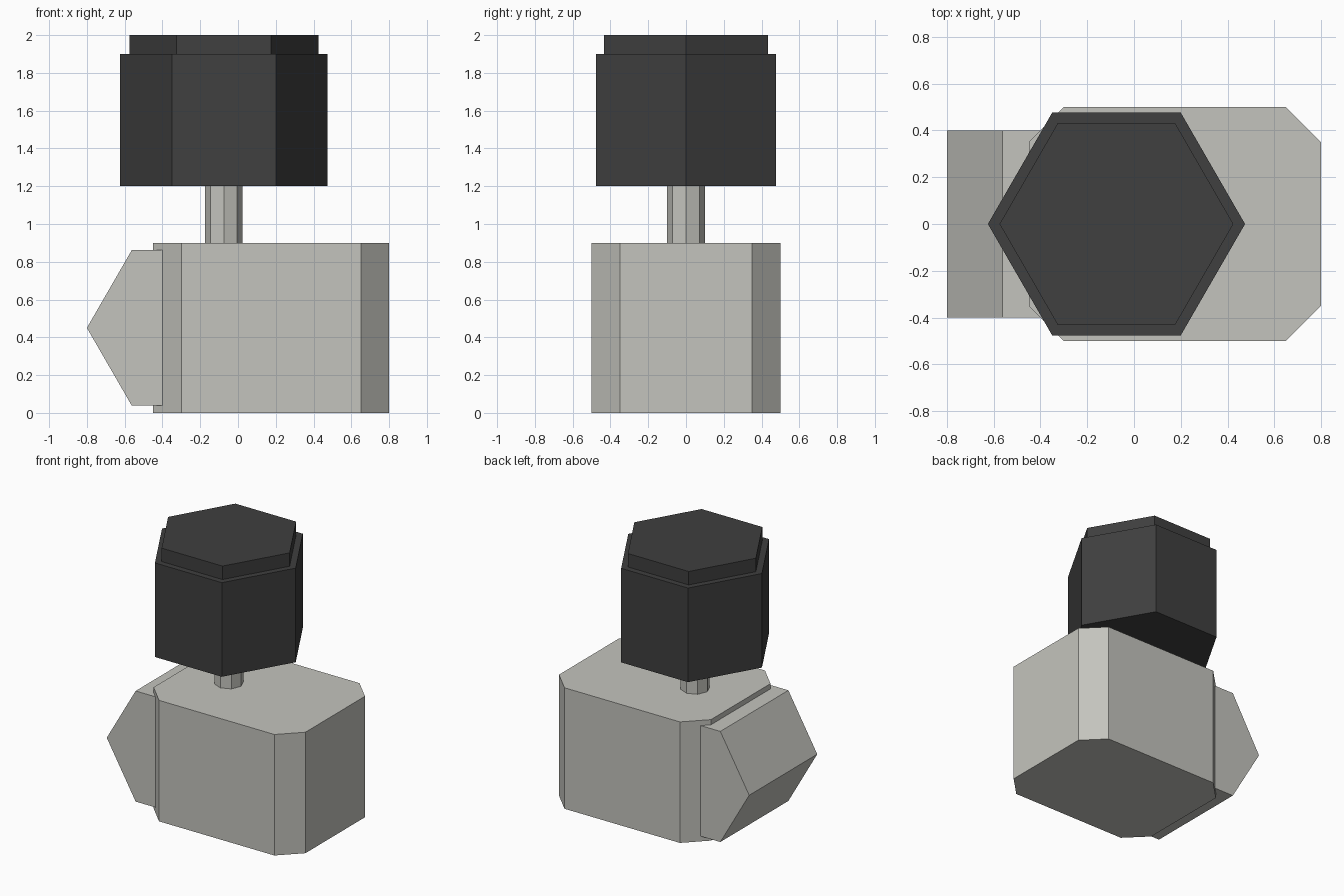
import bpy, math

if "Cube" in bpy.data.objects:
    bpy.data.objects.remove(bpy.data.objects["Cube"])


def material(name, rgb):
    m = bpy.data.materials.new(name)
    m.diffuse_color = (*rgb, 1)
    m.use_nodes = True
    m.node_tree.nodes["Principled BSDF"].inputs["Base Color"].default_value = m.diffuse_color
    return m


GREY = material("light_grey", (0.55, 0.55, 0.51))
DARK = material("charcoal", (0.05, 0.05, 0.05))


def prism(name, outline, to_point, low, high, mat):
    """Extrude a 2D outline between two levels; to_point maps (a, b, level) to xyz."""
    n = len(outline)
    verts = [to_point(a, b, level) for level in (low, high) for a, b in outline]
    faces = [tuple(reversed(range(n))), tuple(range(n, 2 * n))]
    faces += [(i, (i + 1) % n, n + (i + 1) % n, n + i) for i in range(n)]
    mesh = bpy.data.meshes.new(name)
    mesh.from_pydata(verts, [], faces)
    mesh.materials.append(mat)
    obj = bpy.data.objects.new(name, mesh)
    bpy.context.collection.objects.link(obj)
    return obj


def polygon(sides, radius, cx, cy):
    return [(cx + radius * math.cos(2 * math.pi * i / sides),
             cy + radius * math.sin(2 * math.pi * i / sides)) for i in range(sides)]


def upright(a, b, level):
    return (a, b, level)


def sideways(a, b, level):
    return (a, -level, b)


# Block body with cut vertical corners
x0, x1, y, c = -0.45, 0.80, 0.50, 0.15
body = [(x0 + c, -y), (x1 - c, -y), (x1, -y + c), (x1, y - c),
        (x1 - c, y), (x0 + c, y), (x0, y - c), (x0, -y + c)]
prism("body", body, upright, 0, 0.9, GREY)

# Hexagonal drum lying across the left end
prism("side_drum", polygon(6, 0.475, -0.325, 0.45), sideways, -0.4, 0.4, GREY)

# Stem, hexagonal head and its raised cap
AXIS = -0.075
prism("stem", polygon(8, 0.10, AXIS, 0), upright, 0.9, 1.2, GREY)
prism("head", polygon(6, 0.55, AXIS, 0), upright, 1.2, 1.9, DARK)
prism("head_cap", polygon(6, 0.50, AXIS, 0), upright, 1.9, 2.0, DARK)
